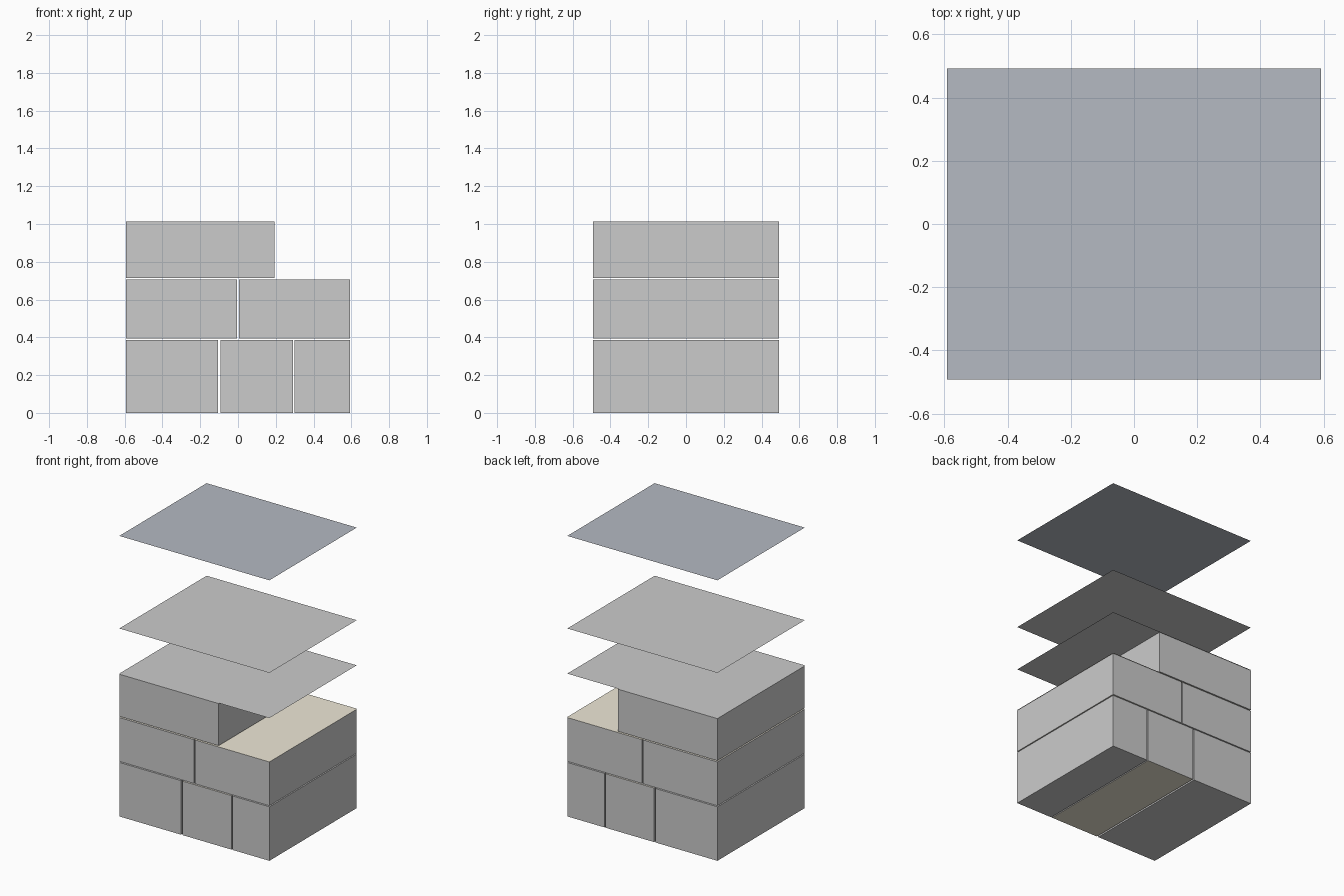
import bpy, bmesh

if "Cube" in bpy.data.objects:
    bpy.data.objects.remove(bpy.data.objects["Cube"])

W, D = 0.592, 0.492   # half width and half depth of the stack


def material(name, rgb):
    m = bpy.data.materials.new(name)
    m.diffuse_color = (*rgb, 1)
    m.use_nodes = True
    m.node_tree.nodes["Principled BSDF"].inputs["Base Color"].default_value = m.diffuse_color
    return m


grey = material("grey", (0.8, 0.8, 0.8))
tan = material("tan", (0.86, 0.81, 0.68))
slate = material("slate", (0.46, 0.49, 0.54))


def finish(bm, name, mats):
    me = bpy.data.meshes.new(name)
    bm.to_mesh(me)
    bm.free()
    for m in mats:
        me.materials.append(m)
    ob = bpy.data.objects.new(name, me)
    bpy.context.collection.objects.link(ob)


def box(name, x0, x1, z0, z1, cap=False):
    bm = bmesh.new()
    bmesh.ops.create_cube(bm, size=1)
    bmesh.ops.scale(bm, verts=bm.verts, vec=(x1 - x0, 2 * D, z1 - z0))
    bmesh.ops.translate(bm, verts=bm.verts, vec=((x0 + x1) / 2, 0, (z0 + z1) / 2))
    bm.normal_update()
    if cap:  # tan top and bottom
        for f in bm.faces:
            f.material_index = int(abs(f.normal.z) > 0.5)
    finish(bm, name, [grey, tan] if cap else [grey])


def sheet(name, z, mat):
    bm = bmesh.new()
    bm.faces.new([bm.verts.new((x, y, z)) for x, y in
                  ((-W, -D), (W, -D), (W, D), (-W, D))])
    finish(bm, name, [mat])


# Bottom row of three boxes
box("bottom_box_left", -W, -0.105, 0, 0.385)
box("bottom_box_middle", -0.093, 0.292, 0, 0.385, cap=True)
box("bottom_box_right", 0.3, W, 0, 0.385)

# Middle row of two boxes
box("middle_box_left", -W, -0.004, 0.393, 0.705)
box("middle_box_right", 0.004, W, 0.393, 0.705, cap=True)

# Single box on top, leaving the right end open
box("top_box", -W, 0.192, 0.714, 1.014)

# Thin shelves between and above the rows
for i, (z, mat) in enumerate([(0.389, grey), (0.709, tan), (1.018, grey), (1.34, grey)]):
    sheet(f"shelf_{i + 1}", z, mat)
sheet("top_panel", 2.0, slate)
